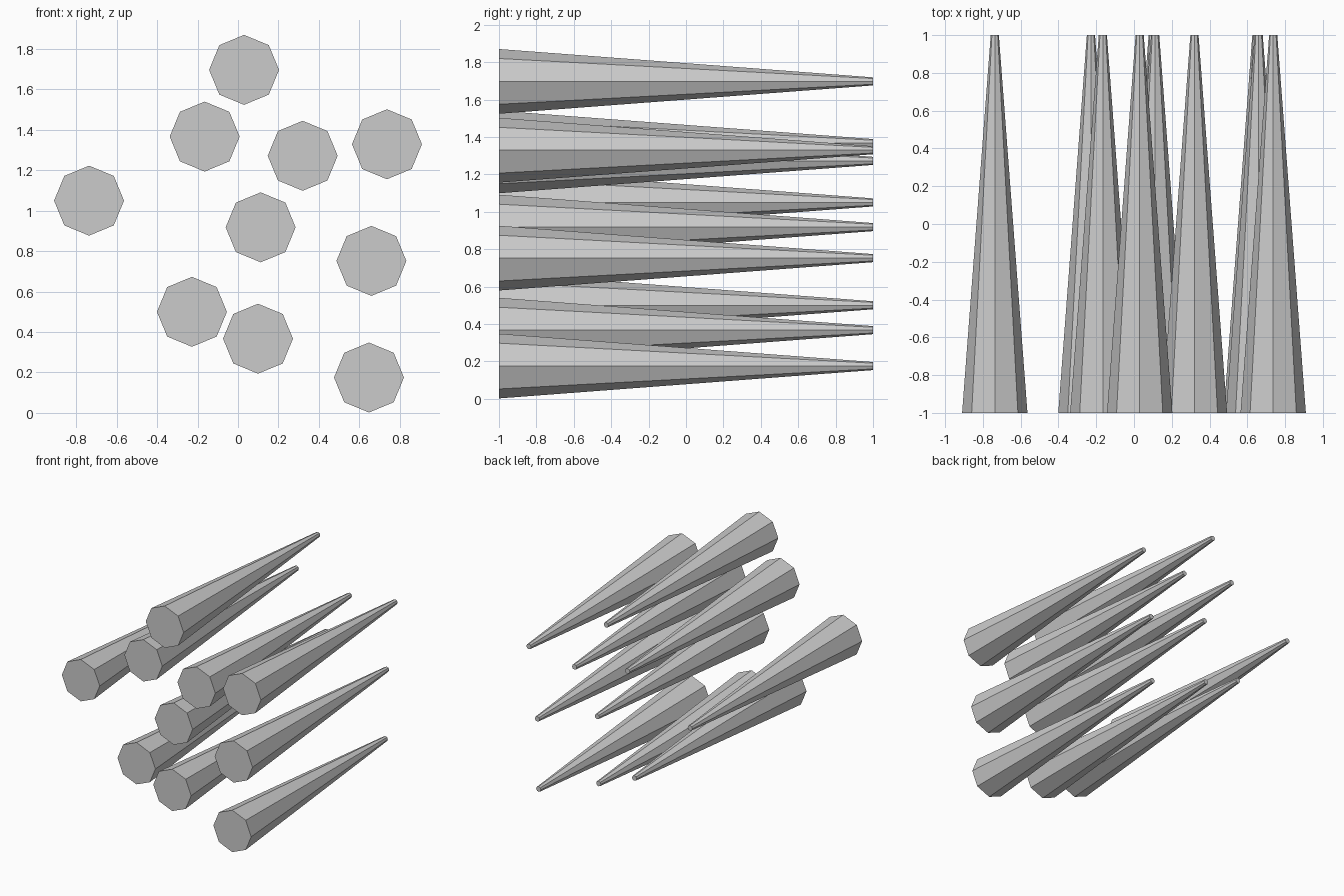
import bpy
import math

if "Cube" in bpy.data.objects:
    bpy.data.objects.remove(bpy.data.objects["Cube"])

BASE_R, TIP_R, LENGTH = 0.173, 0.0216, 2.0

# Spike centres (x, z) as seen from the front
CENTRES = [
    (0.03, 1.697), (-0.165, 1.367), (0.32, 1.272), (0.737, 1.329),
    (-0.737, 1.05), (0.112, 0.918), (0.66, 0.752), (-0.228, 0.50),
    (0.099, 0.367), (0.648, 0.175),
]


def add_spike(index, x, z):
    """Eight-sided tapered spike, wide end to the front, capped at both ends."""
    bpy.ops.mesh.primitive_cone_add(
        vertices=8, radius1=BASE_R, radius2=TIP_R, depth=LENGTH,
        location=(x, 0, z), rotation=(math.radians(-90), 0, 0))
    bpy.context.object.name = f"spike_{index:02d}"


for i, (x, z) in enumerate(CENTRES, 1):
    add_spike(i, x, z)
